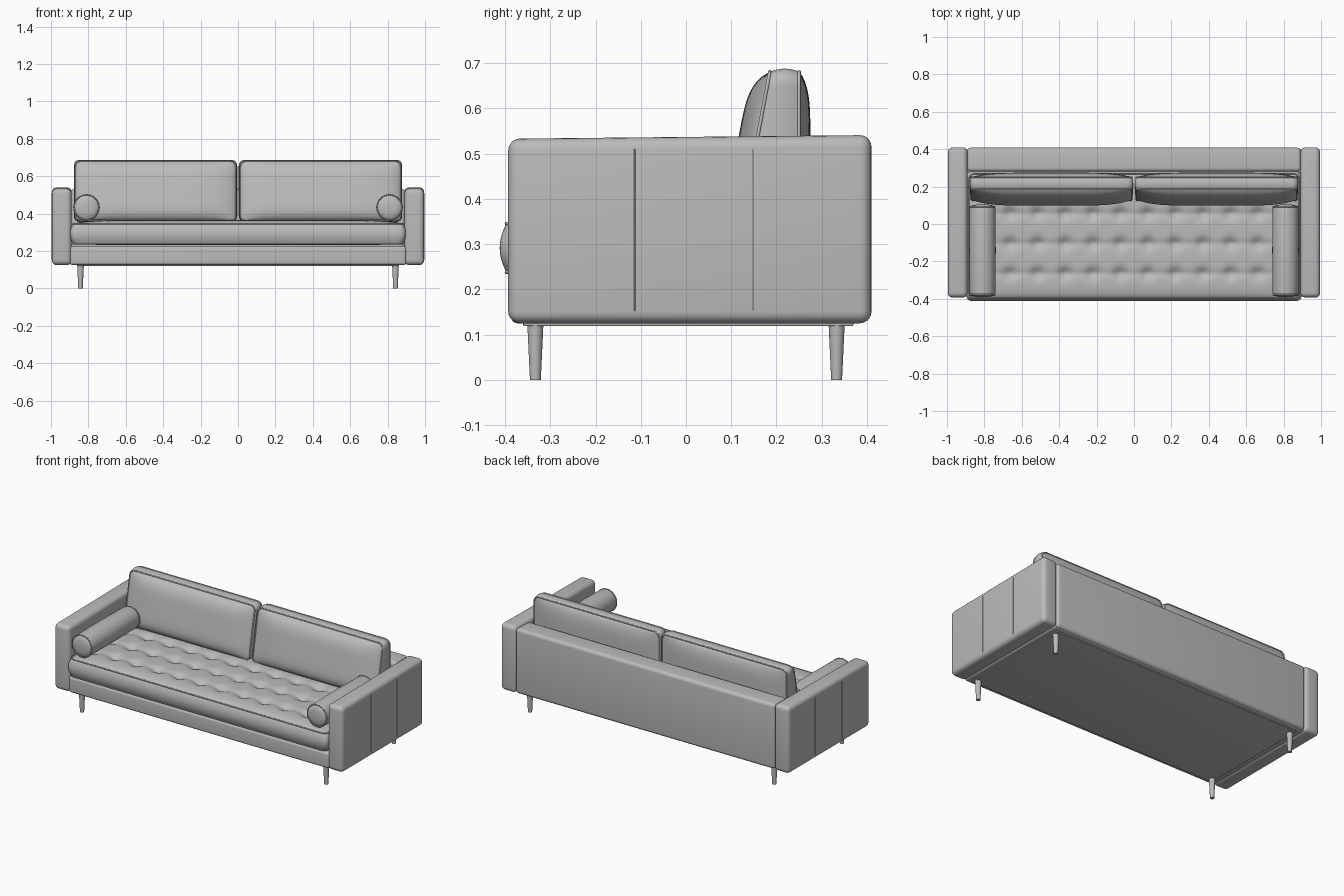
import bpy, bmesh, math
from mathutils import Vector

if "Cube" in bpy.data.objects:
    bpy.data.objects.remove(bpy.data.objects["Cube"])

grey = bpy.data.materials.new("soft grey")
grey.diffuse_color = (0.5, 0.5, 0.5, 1)
grey.use_nodes = True
grey.node_tree.nodes["Principled BSDF"].inputs["Base Color"].default_value = grey.diffuse_color


def finish(ob, angle=40):
    ob.data.materials.clear()
    ob.data.materials.append(grey)
    bpy.ops.object.select_all(action='DESELECT')
    ob.select_set(True)
    bpy.context.view_layer.objects.active = ob
    bpy.ops.object.shade_smooth_by_angle(angle=math.radians(angle))
    return ob


def from_bmesh(name, bm):
    bmesh.ops.recalc_face_normals(bm, faces=bm.faces)
    me = bpy.data.meshes.new(name)
    bm.to_mesh(me)
    bm.free()
    ob = bpy.data.objects.new(name, me)
    bpy.context.collection.objects.link(ob)
    return ob


def box(name, lo, hi, r):
    bm = bmesh.new()
    bmesh.ops.create_cube(bm, size=1)
    for v in bm.verts:
        v.co = [lo[i] + (v.co[i] + 0.5) * (hi[i] - lo[i]) for i in range(3)]
    bmesh.ops.bevel(bm, geom=bm.edges[:], offset=r, segments=5, profile=0.5, affect='EDGES')
    return finish(from_bmesh(name, bm))


def piping(name, pts, radius=0.004, closed=True):
    cu = bpy.data.curves.new(name, 'CURVE')
    cu.dimensions = '3D'
    cu.bevel_depth = radius
    cu.bevel_resolution = 2
    sp = cu.splines.new('POLY')
    sp.points.add(len(pts) - 1)
    for p, q in zip(sp.points, pts):
        p.co = (*q, 1)
    sp.use_cyclic_u = closed
    ob = bpy.data.objects.new(name, cu)
    bpy.context.collection.objects.link(ob)
    bpy.ops.object.select_all(action='DESELECT')
    ob.select_set(True)
    bpy.context.view_layer.objects.active = ob
    bpy.ops.object.convert(target='MESH')
    return finish(bpy.context.object, 60)


def cushion(name, w, h, r, nx, ny, bulge, place):
    """Two puffed panels joined by a bulging strip; place(a, b, s, u, v) gives the point."""
    def plan(i, j):
        u, v = 2 * i / nx - 1, 2 * j / ny - 1
        a, b = u * w / 2, v * h / 2
        ca = max(-w / 2 + r, min(w / 2 - r, a))
        cb = max(-h / 2 + r, min(h / 2 - r, b))
        da, db = a - ca, b - cb
        n = math.hypot(da, db)
        if n > 0:
            k = max(abs(da), abs(db)) / n
            a, b = ca + da * k, cb + db * k
        return a, b, u, v
    bm = bmesh.new()
    rim = ([(i, 0) for i in range(nx)] + [(nx, j) for j in range(ny)]
           + [(i, ny) for i in range(nx, 0, -1)] + [(0, j) for j in range(ny, 0, -1)])
    rings = []
    steps = 8
    for s in (0, 1):
        g = {}
        for i in range(nx + 1):
            for j in range(ny + 1):
                a, b, u, v = plan(i, j)
                g[i, j] = bm.verts.new(place(a, b, s, u, v))
        for i in range(nx):
            for j in range(ny):
                bm.faces.new((g[i, j], g[i + 1, j], g[i + 1, j + 1], g[i, j + 1]))
        rings.append([g[k] for k in rim])
    seams = [[v.co.copy() for v in ring] for ring in rings]
    loops = [rings[0]]
    for k in range(1, steps):
        s = k / steps
        out = bulge * (1 - (2 * s - 1) ** 2)
        ring = []
        for i, j in rim:
            a, b, u, v = plan(i, j)
            ring.append(bm.verts.new(place(a * (1 + 2 * out / w), b * (1 + 2 * out / h), s, u, v)))
        loops.append(ring)
    loops.append(rings[1])
    n = len(rim)
    for p, q in zip(loops, loops[1:]):
        for k in range(n):
            bm.faces.new((p[k], p[(k + 1) % n], q[(k + 1) % n], q[k]))
    finish(from_bmesh(name, bm), 50)
    for label, pts in zip(("rear_or_lower", "front_or_upper"), seams):
        piping(f"{name}_{label}_piping", pts)


def puff(u, v, k=4):
    return max(0, 1 - abs(u) ** k) ** 0.8 * max(0, 1 - abs(v) ** k) ** 0.8


# frame
box("base", (-0.9, -0.387, 0.125), (0.9, 0.39, 0.225), 0.015)
box("back_frame", (-0.893, 0.28, 0.128), (0.893, 0.408, 0.533), 0.02)
box("underside_cover", (-0.86, -0.36, 0.119), (0.86, 0.37, 0.135), 0.003)

# tufted seat cushion
COLS = [-0.81 + 0.1473 * k for k in range(12)]
ROWS = (0.055, -0.105, -0.265)


def seat_place(a, b, s, u, v):
    x, y = a, -0.064 + b
    z = 0.238 + 0.107 * s
    if s == 1:
        dx = min(abs(x - c) for c in COLS)
        dy = min(abs(y - c) for c in ROWS)
        dip = 0.02 * math.exp(-(dx * dx + dy * dy) / 0.0011)
        dip += 0.006 * math.exp(-dy * dy / 0.0003)
        z += puff(u, v, 10) * (0.021 - dip)
    elif s == 0:
        z -= 0.006 * puff(u, v, 8)
    return Vector((x, y, z))


cushion("seat_cushion", 1.765, 0.666, 0.03, 140, 56, 0.015, seat_place)

# back cushions
for side, cx in (("left", -0.441), ("right", 0.441)):
    def back_place(a, b, s, u, v, cx=cx):
        z = 0.522 + b
        front = 0.125 + 0.06 * (z - 0.36) / 0.32
        y = 0.25 + (front - 0.25) * s
        if s == 1:
            y -= 0.042 * puff(u, v, 5)
        elif s == 0:
            y += 0.025 * puff(u, v, 4)
        return Vector((cx + a, y, z))
    cushion(f"{side}_back_cushion", 0.86, 0.318, 0.03, 56, 30, 0.007, back_place)

for side, sx in (("left", -1), ("right", 1)):
    # arm, rising a touch towards the back
    xs = sorted((sx * 0.89, sx * 0.995))
    arm = box(f"{side}_arm", (xs[0], -0.393, 0.125), (xs[1], 0.41, 0.537), 0.026)
    for v in arm.data.vertices:
        if v.co.z > 0.4:
            v.co.z += 0.004 * v.co.y / 0.4
    # stitched seams on the outer arm panel
    for k, y in enumerate((-0.113, 0.148)):
        piping(f"{side}_arm_seam_{k + 1}",
               [(sx * 0.995, y, 0.152), (sx * 0.995, y, 0.51)], 0.0015, False)

    # bolster with piped ends
    bm = bmesh.new()
    prof = [(0, -0.392), (0.035, -0.39), (0.058, -0.385), (0.067, -0.377), (0.069, -0.365),
            (0.071, -0.14), (0.069, 0.08), (0.067, 0.092), (0.058, 0.099), (0.035, 0.103), (0, 0.105)]
    vs = [bm.verts.new((sx * 0.81 + r, y, 0.433)) for r, y in prof]
    es = [bm.edges.new(p) for p in zip(vs, vs[1:])]
    bmesh.ops.spin(bm, geom=vs + es, cent=(sx * 0.81, 0, 0.433), axis=(0, 1, 0),
                   angle=math.tau, steps=48, use_duplicate=False)
    bmesh.ops.remove_doubles(bm, verts=bm.verts, dist=0.0002)
    finish(from_bmesh(f"{side}_bolster", bm), 50)
    for end, y in (("front", -0.378), ("rear", 0.092)):
        piping(f"{side}_bolster_{end}_piping",
               [(sx * 0.81 + 0.067 * math.cos(t * math.tau / 48), y,
                 0.433 + 0.067 * math.sin(t * math.tau / 48)) for t in range(48)], 0.0035)

    # tapered legs
    for end, sy in (("front", -1), ("rear", 1)):
        bpy.ops.mesh.primitive_cone_add(vertices=32, radius1=0.012, radius2=0.018, depth=0.128,
                                        location=(sx * 0.842, sy * 0.333, 0.064))
        leg = bpy.context.object
        leg.name = f"{side}_{end}_leg"
        finish(leg)
